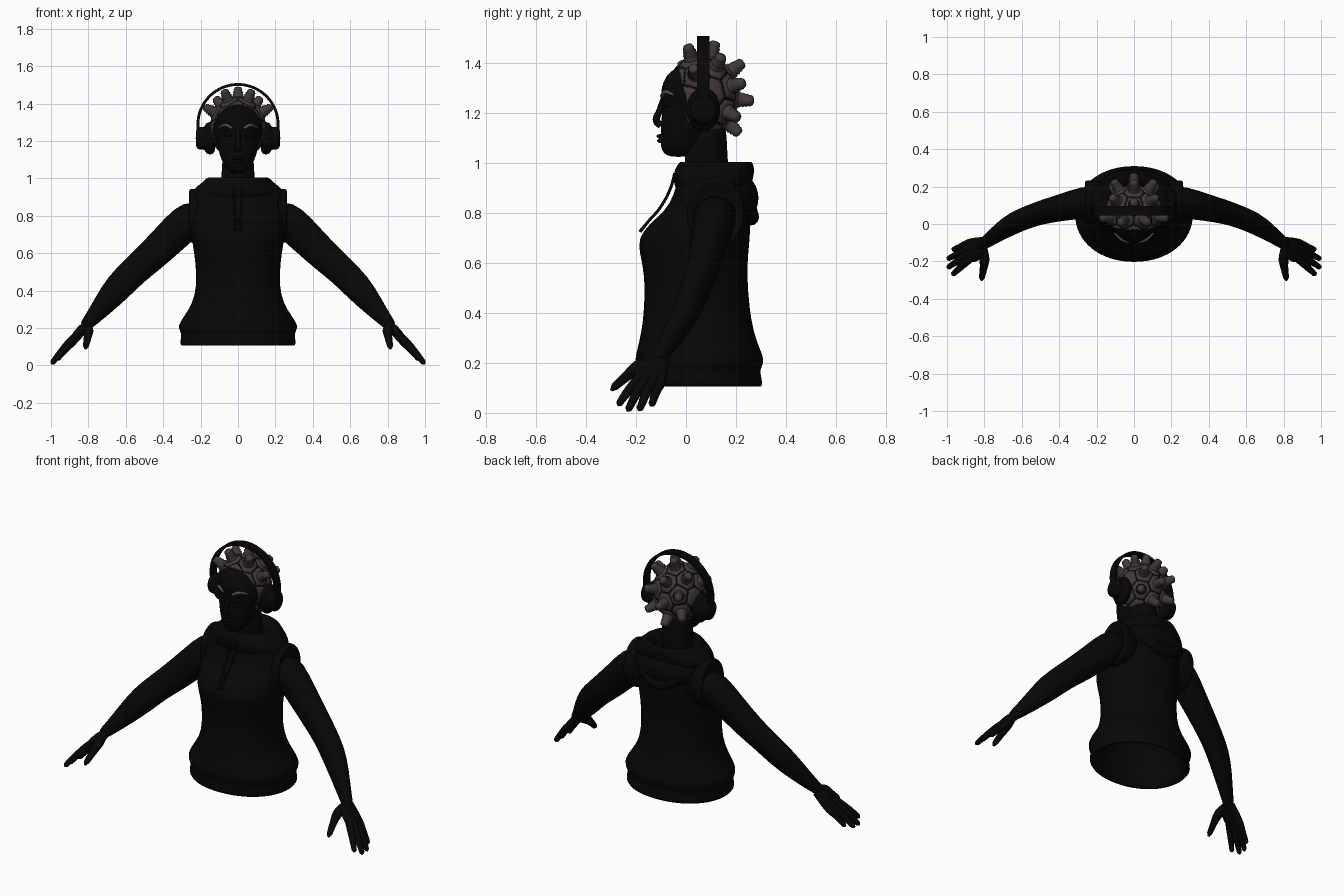
import bpy, bmesh
from math import sin, cos, pi, radians
from mathutils import Matrix, Vector

if "Cube" in bpy.data.objects:
    bpy.data.objects.remove(bpy.data.objects["Cube"])


def material(name, color):
    m = bpy.data.materials.new(name)
    m.use_nodes = True
    m.diffuse_color = (*color, 1)
    m.node_tree.nodes["Principled BSDF"].inputs["Base Color"].default_value = (*color, 1)
    return m


BLACK = material("black", (.002, .002, .002))
HAIR = material("dark brown hair", (.054, .04, .04))
BROW = material("brow brown", (.09, .07, .07))


def finish(bm, name, mats, subsurf=0, smooth=True):
    bmesh.ops.recalc_face_normals(bm, faces=bm.faces)
    me = bpy.data.meshes.new(name)
    for f in bm.faces:
        f.smooth = smooth
    bm.to_mesh(me)
    bm.free()
    for m in mats:
        me.materials.append(m)
    ob = bpy.data.objects.new(name, me)
    bpy.context.collection.objects.link(ob)
    if subsurf:
        ob.modifiers.new("smooth", "SUBSURF").levels = subsurf


def bridge(name, rings, mat=BLACK, subsurf=0, smooth=True):
    """Skin a list of closed point rings and cap both ends."""
    bm = bmesh.new()
    rows = [[bm.verts.new(p) for p in ring] for ring in rings]
    n = len(rows[0])
    for a, b in zip(rows, rows[1:]):
        for i in range(n):
            j = (i + 1) % n
            bm.faces.new((a[i], a[j], b[j], b[i]))
    bm.faces.new(rows[0])
    bm.faces.new(rows[-1])
    finish(bm, name, [mat], subsurf, smooth)


def loft(name, sections, mat=BLACK, xf=Matrix(), n=24, power=2, subsurf=1):
    """Sections are (height, front y, back y, half width)."""
    def bend(v):
        return abs(v) ** (2 / power) * (1 if v >= 0 else -1)
    angles = [2 * pi * i / n for i in range(n)]
    bridge(name, [[xf @ Vector((hw * bend(cos(a)), (yf + yb) / 2 + (yb - yf) / 2 * bend(sin(a)), z))
                   for a in angles] for z, yf, yb, hw in sections], mat, subsurf)


def tube(name, points, mat=BLACK, sides=4):
    """Smooth tube through (x, y, z, radius) points."""
    cu = bpy.data.curves.new(name, "CURVE")
    cu.dimensions = "3D"
    cu.bevel_depth = 1
    cu.bevel_resolution = sides
    cu.resolution_u = 8
    cu.use_fill_caps = True
    sp = cu.splines.new("BEZIER")
    sp.bezier_points.add(len(points) - 1)
    for bp, (x, y, z, r) in zip(sp.bezier_points, points):
        bp.co = (x, y, z)
        bp.radius = r
        bp.handle_left_type = bp.handle_right_type = "AUTO"
    cu.materials.append(mat)
    ob = bpy.data.objects.new(name, cu)
    bpy.context.collection.objects.link(ob)
    bpy.ops.object.select_all(action="DESELECT")
    ob.select_set(True)
    bpy.context.view_layer.objects.active = ob
    bpy.ops.object.convert(target="MESH")


def blob(name, center, size, rot=Matrix()):
    bm = bmesh.new()
    xf = Matrix.Translation(center) @ rot @ Matrix.Diagonal((*size, 1))
    bmesh.ops.create_icosphere(bm, subdivisions=4, radius=1, matrix=xf)
    finish(bm, name, [BLACK])


# Sleeveless hoodie body, open at the hem
loft("hoodie_body", [
    (.45, -.13, .21, .2), (.14, -.16, .26, .27), (.1, -.19, .295, .29), (.108, -.203, .312, .315),
    (.16, -.195, .297, .303), (.185, -.2, .303, .31), (.21, -.207, .317, .325), (.26, -.195, .295, .292),
    (.33, -.178, .27, .245), (.42, -.168, .255, .222), (.55, -.165, .245, .227), (.64, -.187, .25, .243),
    (.7, -.193, .257, .25), (.76, -.145, .258, .252), (.81, -.083, .255, .252), (.87, -.05, .245, .25),
    (.93, -.035, .225, .242), (.965, -.01, .19, .19)], n=32, power=2.1)

# Collar and hanging hood
loft("hood_collar", [
    (.86, -.035, .25, .235), (.92, -.05, .265, .25), (.955, -.05, .272, .225), (.975, -.045, .275, .195),
    (1.003, -.03, .268, .168), (1.01, -.015, .255, .15), (.99, .0, .21, .12), (.92, .02, .19, .1)], n=32)
blob("hood_back", (0, .195, .86), (.19, .095, .105))
tube("hood_fold", [(-.2, .12, .94, .025), (-.14, .225, .86, .03), (0, .258, .785, .035),
                   (.14, .225, .86, .03), (.2, .12, .94, .025)])

# Neck and face
loft("neck", [(.9, 0, .18, .1), (1, -.005, .168, .09), (1.08, -.005, .165, .085), (1.18, .02, .16, .08)])
loft("face", [
    (1.025, -.06, 0, .03), (1.037, -.09, .03, .052), (1.065, -.102, .06, .07), (1.1, -.102, .09, .09),
    (1.16, -.102, .12, .109), (1.22, -.094, .15, .122), (1.26, -.099, .16, .125), (1.3, -.102, .16, .122),
    (1.35, -.082, .15, .11), (1.39, -.04, .13, .08)])
tube("nose", [(0, -.09, 1.26, .011), (0, -.106, 1.21, .013), (0, -.118, 1.17, .015), (0, -.1, 1.15, .014)])
blob("upper_lip", (0, -.1, 1.108), (.032, .018, .009))
blob("lower_lip", (0, -.099, 1.09), (.028, .017, .01))
for s, side in ((1, "left"), (-1, "right")):
    blob(side + "_nostril", (s * .015, -.104, 1.158), (.011, .015, .01))
    blob(side + "_eye", (s * .05, -.078, 1.235), (.024, .016, .012))
    tube(side + "_eyebrow", [(s * .03, -.098, 1.268, .007), (s * .065, -.083, 1.285, .009),
                             (s * .104, -.049, 1.273, .005)], BROW)

# Scalp: rounded five- and six-sided cells of hair divided by dark partings
CENTER, SIZE = Vector((0, .06, 1.27)), Vector((.145, .145, .16))
bm = bmesh.new()
turn = Matrix.Rotation(radians(-16), 4, "X") @ Matrix.Rotation(-pi / 2, 4, "Z")
bmesh.ops.create_icosphere(bm, subdivisions=1, radius=1, matrix=turn)
cells = [v.co.normalized() for v in bm.verts]
cells += [f.calc_center_median().normalized() for f in bm.faces]
bm.free()


def on_scalp(d):
    return CENTER + Vector(a * b for a, b in zip(d, SIZE))


def hairy(p):
    return p.z > 1.135 and p.y > .005 - .25 * max(0, p.z - 1.25)


def gap(d):
    a, b = sorted((d - c).length for c in cells)[:2]
    return b - a


bm = bmesh.new()
bmesh.ops.create_icosphere(bm, subdivisions=6, radius=1)
for f in bm.faces:
    d = f.calc_center_median().normalized()
    f.material_index = int(hairy(on_scalp(d)) and gap(d) > .06)
for v in bm.verts:
    d = v.co.normalized()
    p = on_scalp(d)
    v.co = on_scalp(d * (1 + .05 * min(gap(d) / .2, 1))) if hairy(p) else p
finish(bm, "scalp", [BLACK, HAIR])

# Coiled knots, one per cell
profile = [(0, .031), (.01, .032), (.02, .026), (.024, .03), (.034, .024), (.038, .027),
           (.048, .021), (.052, .024), (.064, .018), (.068, .007)]
for i, d in enumerate(cells):
    p = on_scalp(d)
    under_cup = abs(p.x) > .11 and p.z < 1.31 and p.y < .13
    if hairy(p) and not under_cup:
        xf = Matrix.Translation(p) @ d.to_track_quat("Z", "Y").to_matrix().to_4x4()
        loft(f"hair_knot_{i}", [(h, -r, r, r) for h, r in profile], HAIR, xf, n=16, subsurf=0)

# Headphones
arc = []
for k in range(49):
    a = radians(-10 + 200 * k / 48)
    arc.append([(r * cos(a), y, 1.288 + r * sin(a))
                for r, y in ((.207, .045), (.222, .045), (.222, .095), (.207, .095))])
bridge("headphone_band", arc, smooth=False)
cup = [(.12, .05, .065), (.13, .067, .086), (.165, .07, .09), (.175, .056, .07), (.182, .055, .06),
       (.212, .056, .062), (.224, .046, .05), (.226, .02, .02)]
for s, side in ((1, "left"), (-1, "right")):
    xf = Matrix.Translation((0, .07, 1.215)) @ Matrix.Rotation(pi / 2, 4, "Y")
    loft(side + "_ear_cup", [(s * x, -ry, ry, rz) for x, ry, rz in cup], xf=xf)

# Arm stations: x, y, z, half depth, half thickness seen from the front
arm = [(.18, .12, .83, .085, .085), (.27, .115, .775, .088, .1), (.37, .092, .675, .074, .092),
       (.48, .067, .57, .066, .085), (.56, .04, .5, .061, .078), (.64, .008, .42, .061, .079),
       (.72, -.042, .325, .051, .06), (.79, -.095, .24, .036, .038), (.83, -.122, .2, .034, .03)]
# Shoulder cap stations: x, half depth, half height
cap = [(.12, .1, .12), (.2, .115, .138), (.245, .118, .148), (.262, .114, .143), (.262, .1, .125), (.24, .08, .1)]

# Arms, shoulder caps, hands and drawstrings
for s, side in ((1, "left"), (-1, "right")):
    def limb(name, pts):
        tube(f"{side}_{name}", [(s * x, y, z, r) for x, y, z, r in pts], sides=6)

    rings = []
    for x, y, z, ry, rn in arm:
        angles = [2 * pi * k / 20 for k in range(20)]
        rings.append([(s * (x + rn * .707 * sin(a)), y + ry * cos(a), z + rn * .707 * sin(a)) for a in angles])
    bridge(side + "_arm", rings, subsurf=1)
    xf = Matrix.Translation((0, .118, .8)) @ Matrix.Rotation(pi / 2, 4, "Y")
    loft(side + "_shoulder_cap", [(s * x, -ry, ry, rz) for x, ry, rz in cap], xf=xf)

    along = Vector((s * .1, -.065, -.12)).normalized()
    across = Vector((0, 1, 0))
    across = (across - along * across.dot(along)).normalized()
    rot = Matrix((along, across, along.cross(across))).transposed().to_4x4()
    blob(side + "_palm", (s * .85, -.14, .175), (.085, .06, .025), rot)
    for name, kx, ky, tip in (("little", .885, -.102, (.97, -.142, .028)), ("ring", .897, -.135, (.997, -.19, .01)),
                              ("middle", .9, -.17, (.997, -.235, .008)), ("index", .893, -.2, (.972, -.272, .03))):
        tx, ty, tz = tip
        limb(name + "_finger", [(.81, -.11 + (ky + .15) * .4, .21, .022), (kx, ky, .125, .021),
                                ((kx + tx) / 2, (ky + ty) / 2, (.125 + tz) / 2 + .004, .018),
                                (tx - .006, ty + .005, tz + .008, .014), (tx, ty, tz, .005)])
    limb("thumb", [(.81, -.12, .22, .024), (.8, -.19, .185, .027), (.805, -.24, .145, .02),
                   (.813, -.285, .105, .016), (.815, -.3, .09, .006)])
    limb("drawstring", [(.025, -.045, .96, .006), (.022, -.062, .9, .006), (.016, -.105, .82, .006),
                        (.012, -.148, .77, .006), (.012, -.185, .725, .007)])
